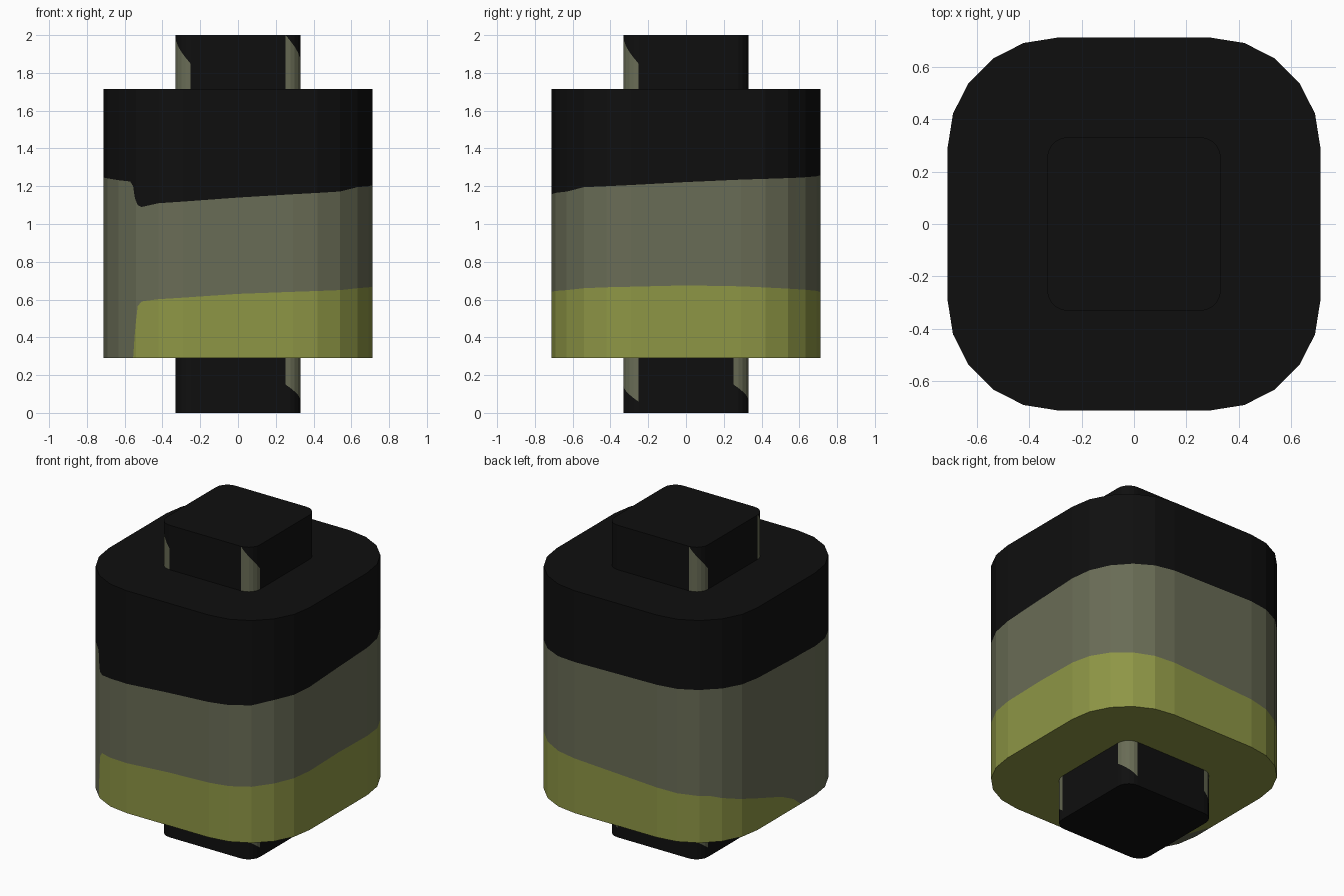
import bpy, bmesh, math
from mathutils import Vector

if "Cube" in bpy.data.objects:
    bpy.data.objects.remove(bpy.data.objects["Cube"])


def material(name, rgb):
    m = bpy.data.materials.new(name)
    m.diffuse_color = (*rgb, 1)
    m.use_nodes = True
    m.node_tree.nodes["Principled BSDF"].inputs["Base Color"].default_value = m.diffuse_color
    return m


MATS = [material("black", (0.0048, 0.0048, 0.0048)),
        material("olive_grey", (0.141, 0.150, 0.092)),
        material("moss_green", (0.270, 0.305, 0.060))]
BLACK, GREY, GREEN = 0, 1, 2


def rounded_square(half, radius, seg=5):
    """Counterclockwise outline; corners start at +x+y."""
    pts = []
    for q in range(4):
        a0 = q * math.pi / 2
        sx, sy = [(1, 1), (-1, 1), (-1, -1), (1, -1)][q]
        c = half - radius
        for i in range(seg + 1):
            a = a0 + i * math.pi / 2 / seg
            pts.append((sx * c + radius * math.cos(a), sy * c + radius * math.sin(a)))
    return pts


def banded_prism(name, outline, levels, mats, top, bottom, split=None):
    """Wall columns at the given levels; each band between levels has a material."""
    bm = bmesh.new()
    cols = []
    for (x, y), zs in zip(outline, levels):
        col = []
        for z in zs:
            same = col and abs(col[-1].co.z - z) < 1e-5
            col.append(col[-1] if same else bm.verts.new((x, y, z)))
        cols.append(col)
    n = len(cols)
    for i in range(n):
        a, b = cols[i], cols[(i + 1) % n]
        for k, m in enumerate(mats):
            quad = list(dict.fromkeys((a[k], b[k], b[k + 1], a[k + 1])))
            if len(quad) > 2:
                bm.faces.new(quad).material_index = m
    bm.faces.new([c[-1] for c in cols]).material_index = top
    base = bm.faces.new([c[0] for c in reversed(cols)])
    base.material_index = bottom
    if split:
        # Cut the underside between the columns nearest two points
        va, vb = [min((c[0] for c in cols), key=lambda v: (v.co.xy - Vector(p)).length)
                  for p in split]
        other, _ = bmesh.utils.face_split(base, va, vb)
        min((base, other), key=lambda f: f.calc_center_median().x).material_index = GREY
    me = bpy.data.meshes.new(name)
    bm.to_mesh(me)
    bm.free()
    for m in MATS:
        me.materials.append(m)
    ob = bpy.data.objects.new(name, me)
    bpy.context.collection.objects.link(ob)
    return ob


# Body: wavy colour bands given as (x, y, green top, grey top) round the outline
Z0, Z1 = 0.29, 1.715
KEYS = [
    (0.71, 0.0, 0.675, 1.222), (0.71, 0.29, 0.67, 1.235), (0.585, 0.585, 0.655, 1.245),
    (0.29, 0.71, 0.64, 1.258), (-0.29, 0.71, 0.61, 1.268), (-0.585, 0.585, 0.585, 1.27),
    (-0.71, 0.365, 0.515, 1.265), (-0.71, 0.05, 0.41, 1.255), (-0.71, -0.07, 0.35, 1.25),
    (-0.71, -0.145, Z0, 1.25), (-0.69, -0.42, Z0, 1.242), (-0.57, -0.60, Z0, 1.225),
    (-0.555, -0.615, Z0, 1.20), (-0.546, -0.624, 0.42, 1.14), (-0.53, -0.635, 0.565, 1.10),
    (-0.51, -0.645, 0.59, 1.09), (-0.42, -0.69, 0.602, 1.11), (0.0, -0.71, 0.63, 1.14),
    (0.54, -0.63, 0.65, 1.172), (0.63, -0.54, 0.66, 1.195), (0.69, -0.42, 0.665, 1.20),
]


def angle(p):
    return math.atan2(p[1], p[0]) % (2 * math.pi)


def on_outline(a, poly):
    d = Vector((math.cos(a), math.sin(a)))
    for i, p in enumerate(poly):
        p, q = Vector(p), Vector(poly[(i + 1) % len(poly)])
        e = q - p
        den = d.cross(e)
        if abs(den) > 1e-9:
            t, u = p.cross(e) / den, p.cross(d) / den
            if t > 0 and -1e-5 <= u <= 1 + 1e-5:
                return tuple(d * t)


def band_heights(a):
    ks = [(angle(k), k[2], k[3]) for k in KEYS]
    ks.append((2 * math.pi, KEYS[0][2], KEYS[0][3]))
    for k, l in zip(ks, ks[1:]):
        if k[0] <= a <= l[0]:
            t = (a - k[0]) / (l[0] - k[0])
            return [k[j] + t * (l[j] - k[j]) for j in (1, 2)]


shape = rounded_square(0.712, 0.42)
angles = []
for a in sorted(angle(p) for p in shape + [k[:2] for k in KEYS]):
    if not angles or a - angles[-1] > 1e-3:
        angles.append(a)
banded_prism("body", [on_outline(a, shape) for a in angles],
             [[Z0, *band_heights(a), Z1] for a in angles],
             [GREEN, GREY, BLACK], BLACK, GREEN,
             split=[(-0.71, -0.145), (-0.55, -0.62)])

# End stubs: black, with worn grey patches slanting across three corners each
stub = rounded_square(0.332, 0.08)
low, high = [], []
for i in range(24):
    corner, t = divmod(i, 6)
    t /= 5
    low.append([0, Z0 if corner == 2 else 0.15 - 0.09 * t, Z0])
    high.append([Z1, Z1 if corner == 0 else 2 - 0.15 * t, 2])


def stub_part(name, levels, mats, grey_band, plain):
    ob = banded_prism(name, stub, levels, mats, BLACK, BLACK)
    # Keep the grey only on the rounded corners, not the flat sides
    for f in ob.data.polygons:
        if max(abs(f.normal.x), abs(f.normal.y)) > 0.995:
            f.material_index = BLACK


stub_part("bottom_stub", low, [BLACK, GREY], 1, 2)
stub_part("top_stub", high, [GREY, BLACK], 0, 0)
